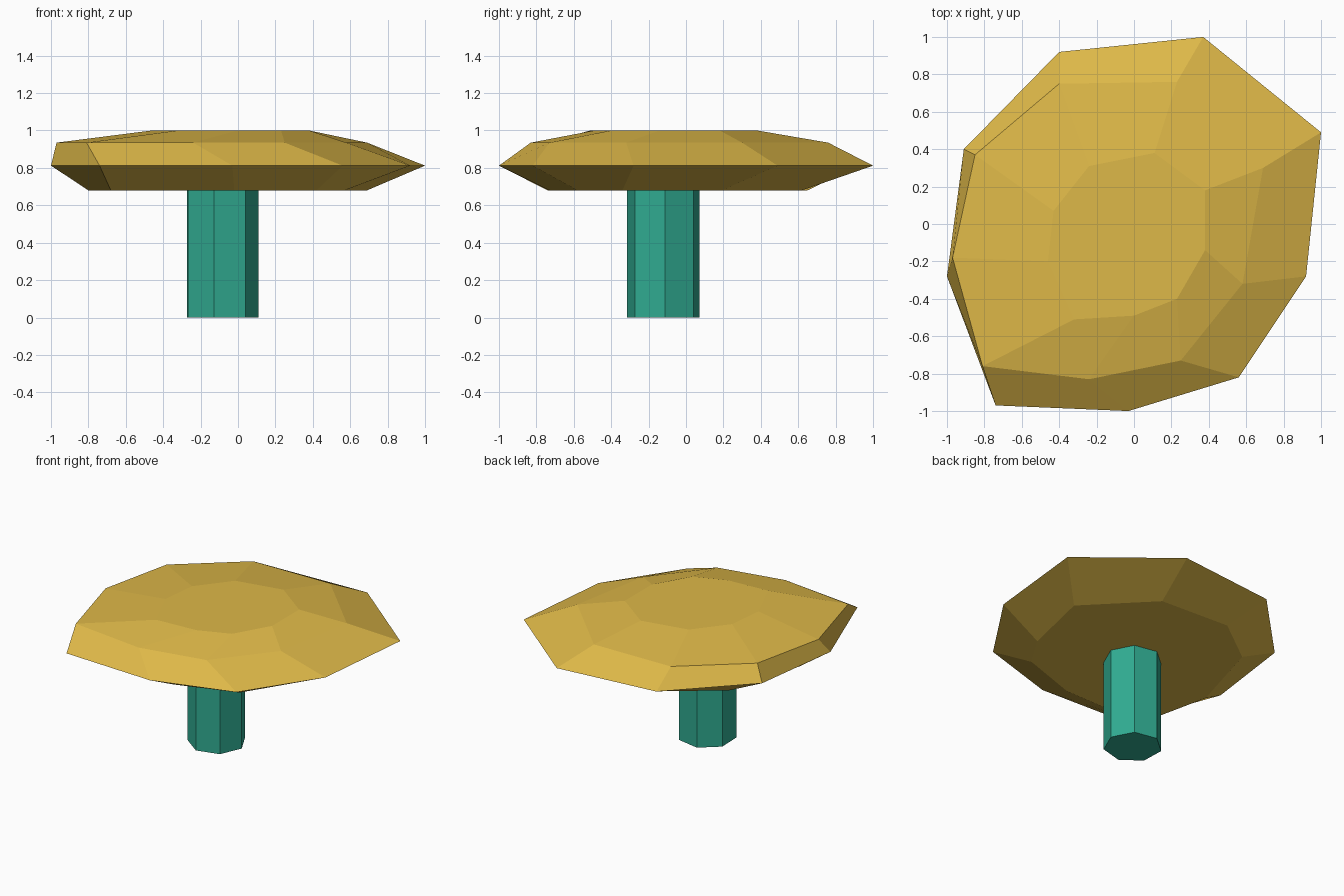
import bpy, bmesh, math

if "Cube" in bpy.data.objects:
    bpy.data.objects.remove(bpy.data.objects["Cube"])


def material(name, rgb):
    m = bpy.data.materials.new(name)
    m.diffuse_color = (*rgb, 1.0)
    m.use_nodes = True
    m.node_tree.nodes["Principled BSDF"].inputs["Base Color"].default_value = m.diffuse_color
    return m


def loft(name, rings, mat):
    """Skin stacked rings of equal point count and close both ends."""
    bm = bmesh.new()
    loops = [[bm.verts.new((x, y, z)) for x, y in pts] for z, pts in rings]
    n = len(loops[0])
    for a, b in zip(loops, loops[1:]):
        for i in range(n):
            j = (i + 1) % n
            bm.faces.new((a[i], a[j], b[j], b[i]))
    bm.faces.new(loops[0][::-1])
    bm.faces.new(loops[-1])
    bmesh.ops.recalc_face_normals(bm, faces=bm.faces[:])
    mesh = bpy.data.meshes.new(name)
    bm.to_mesh(mesh)
    bm.free()
    mesh.materials.append(mat)
    obj = bpy.data.objects.new(name, mesh)
    bpy.context.collection.objects.link(obj)
    return obj


gold = material("golden yellow", (0.73, 0.48, 0.065))
teal = material("teal green", (0.03, 0.41, 0.285))

# Irregular nine-sided cap: underside, rim, shoulder, flat top
underside = [(.69, .19), (.27, .62), (-.28, .65), (-.63, .39), (-.80, -.20),
             (-.68, -.74), (-.02, -.73), (.42, -.58), (.57, -.34)]
rim = [(1.0, .49), (.37, 1.0), (-.40, .92), (-.91, .40), (-1.0, -.28),
       (-.74, -.97), (-.03, -1.0), (.56, -.82), (.92, -.28)]
shoulder = [(.69, .30), (.23, .76), (-.40, .75), (-.85, .37), (-.97, -.18),
            (-.81, -.76), (-.24, -.83), (.25, -.73), (.58, -.32)]
top = [(.38, .18), (.11, .38), (-.24, .31), (-.43, .07), (-.46, -.20),
       (-.32, -.51), (0, -.49), (.23, -.40), (.38, -.14)]
loft("cap", [(.68, underside), (.812, rim), (.935, shoulder), (1.0, top)], gold)

# Seven-sided stem
stem = [(-.09 + .2 * math.cos(a), -.12 + .2 * math.sin(a))
        for a in (math.radians(2) + k * math.tau / 7 for k in range(7))]
loft("stem", [(0, stem), (.70, stem)], teal)
